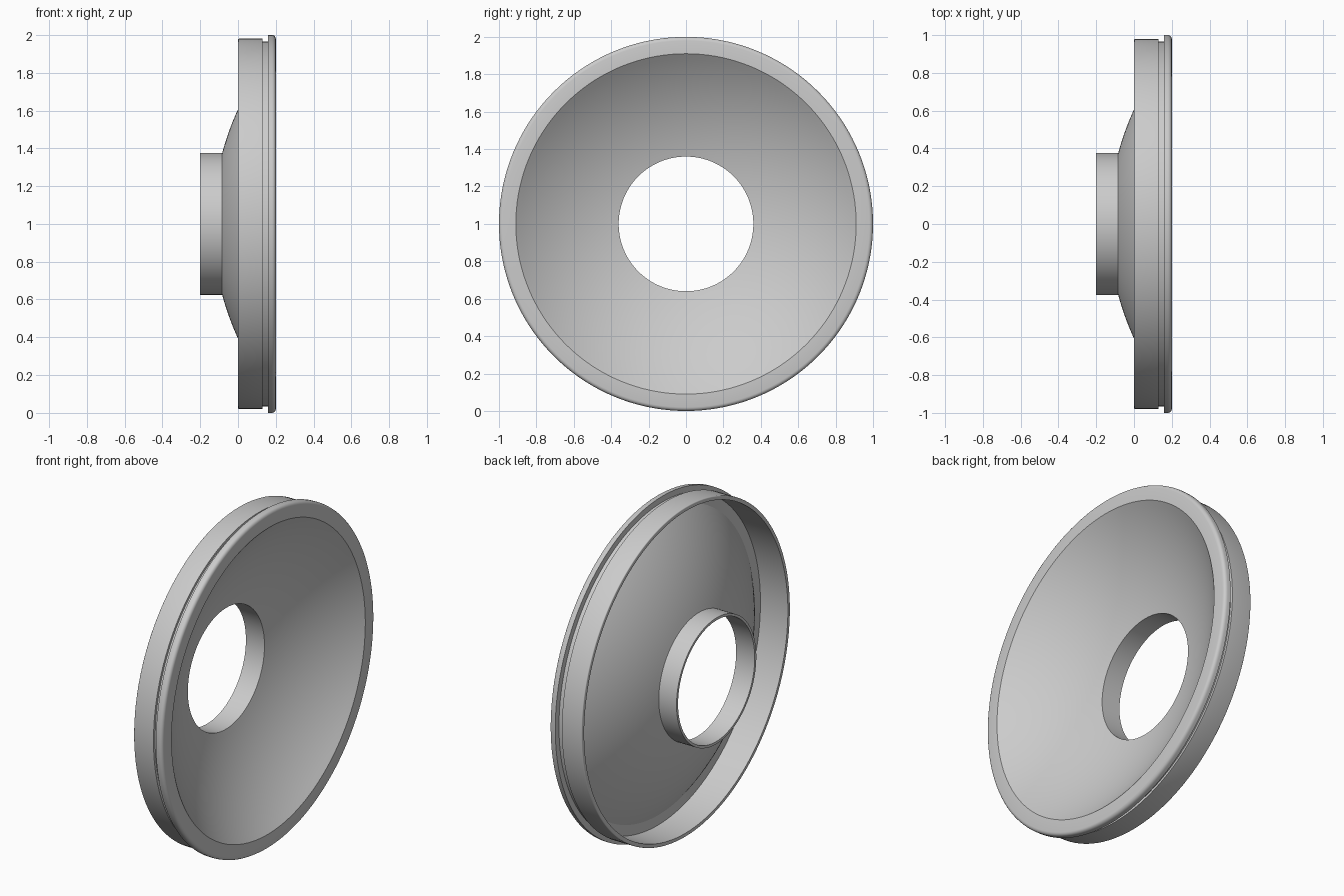
import bpy, bmesh, math
from mathutils import Vector, Matrix

old = bpy.data.objects.get("Cube")
if old:
    bpy.data.objects.remove(old, do_unlink=True)

SEGMENTS = 144
CENTRE = 1.317            # centre of the bowl sphere along the axis
FRONT_R, BACK_R = 1.4405, 1.45
HOLE, COLLAR, LIP = 0.36, 0.375, 0.91

mat = bpy.data.materials.new("light grey")
mat.use_nodes = True
grey = (0.6, 0.6, 0.6, 1)
mat.diffuse_color = grey
mat.node_tree.nodes["Principled BSDF"].inputs["Base Color"].default_value = grey


def bowl(radius, r0, r1, steps=20):
    """Spherical arc as (axis position, radius) pairs."""
    radii = [r0 + (r1 - r0) * i / steps for i in range(steps + 1)]
    return [(CENTRE - math.sqrt(radius ** 2 - r * r), r) for r in radii]


def fillet(x, r, size, start, steps=4):
    """Quarter round about a centre point, turning clockwise toward -x."""
    angles = [start + math.pi / 2 * i / steps for i in range(steps + 1)]
    return [(x + size * math.cos(a), r + size * math.sin(a)) for a in angles]


def lathe(name, profile):
    """Spin a closed profile around the x axis at height 1."""
    bm = bmesh.new()
    rings = []
    for i in range(SEGMENTS):
        turn = Matrix.Rotation(2 * math.pi * i / SEGMENTS, 3, 'X')
        rings.append([bm.verts.new(turn @ Vector((x, 0, r)) + Vector((0, 0, 1)))
                      for x, r in profile])
    n = len(profile)
    for i in range(SEGMENTS):
        a, b = rings[i], rings[(i + 1) % SEGMENTS]
        for j in range(n):
            k = (j + 1) % n
            bm.faces.new((a[j], a[k], b[k], b[j]))
    bmesh.ops.recalc_face_normals(bm, faces=bm.faces)
    mesh = bpy.data.meshes.new(name)
    bm.to_mesh(mesh)
    bm.free()
    mesh.materials.append(mat)
    obj = bpy.data.objects.new(name, mesh)
    bpy.context.collection.objects.link(obj)
    bpy.ops.object.select_all(action='DESELECT')
    obj.select_set(True)
    bpy.context.view_layer.objects.active = obj
    bpy.ops.object.shade_smooth_by_angle(angle=math.radians(30))
    return obj


# Concave front face
profile = bowl(FRONT_R, HOLE, LIP)
# Flange with rounded front edge
profile += fillet(0.18, 0.98, 0.02, 0) + [(0.16, 1.0)]
# Groove behind the flange
profile += [(0.16, 0.965), (0.13, 0.965), (0.13, 0.98)]
# Skirt wall, outside then inside
profile += fillet(0.006, 0.974, 0.006, math.pi / 2)
profile += [(0, 0.957), (0.18, 0.957)]
# Back of the bowl, from the flange in to the collar
profile += bowl(BACK_R, 0.895, COLLAR)
# Collar tube
profile += [(-0.2, COLLAR), (-0.2, HOLE)]

lathe("flanged_dish", profile)
